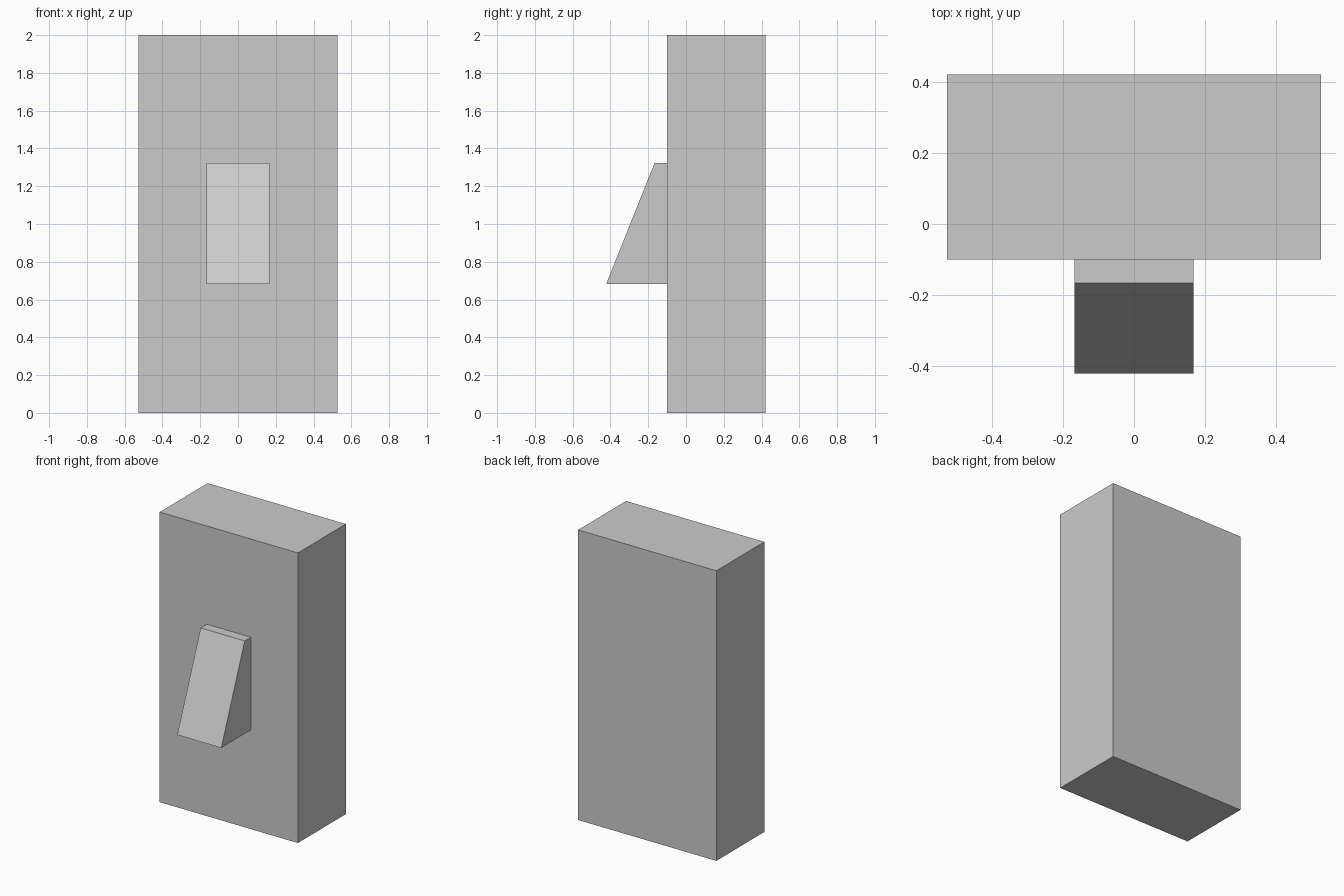
import bpy
import bmesh

cube = bpy.data.objects.get("Cube")
if cube:
    bpy.data.objects.remove(cube, do_unlink=True)

# Single plain grey
grey = bpy.data.materials.new("light_grey")
grey.use_nodes = True
colour = (0.6, 0.6, 0.6, 1)
grey.diffuse_color = colour
grey.node_tree.nodes["Principled BSDF"].inputs["Base Color"].default_value = colour


def side_extrusion(name, profile, half_width):
    """Extrude a (y, z) side profile symmetrically along x."""
    bm = bmesh.new()
    face = bm.faces.new([bm.verts.new((-half_width, y, z)) for y, z in profile])
    result = bmesh.ops.extrude_face_region(bm, geom=[face])
    verts = [v for v in result["geom"] if isinstance(v, bmesh.types.BMVert)]
    bmesh.ops.translate(bm, verts=verts, vec=(2 * half_width, 0, 0))
    bmesh.ops.recalc_face_normals(bm, faces=bm.faces)
    mesh = bpy.data.meshes.new(name)
    bm.to_mesh(mesh)
    bm.free()
    mesh.materials.append(grey)
    obj = bpy.data.objects.new(name, mesh)
    bpy.context.collection.objects.link(obj)
    return obj


front, back = -0.10, 0.422

# Upright rectangular body
side_extrusion("body_block", [(front, 0), (back, 0), (back, 2), (front, 2)], 0.527)

# Sloping wedge on the front face
side_extrusion("front_wedge",
               [(front, 0.683), (-0.422, 0.683), (-0.167, 1.323), (front, 1.323)], 0.168)
